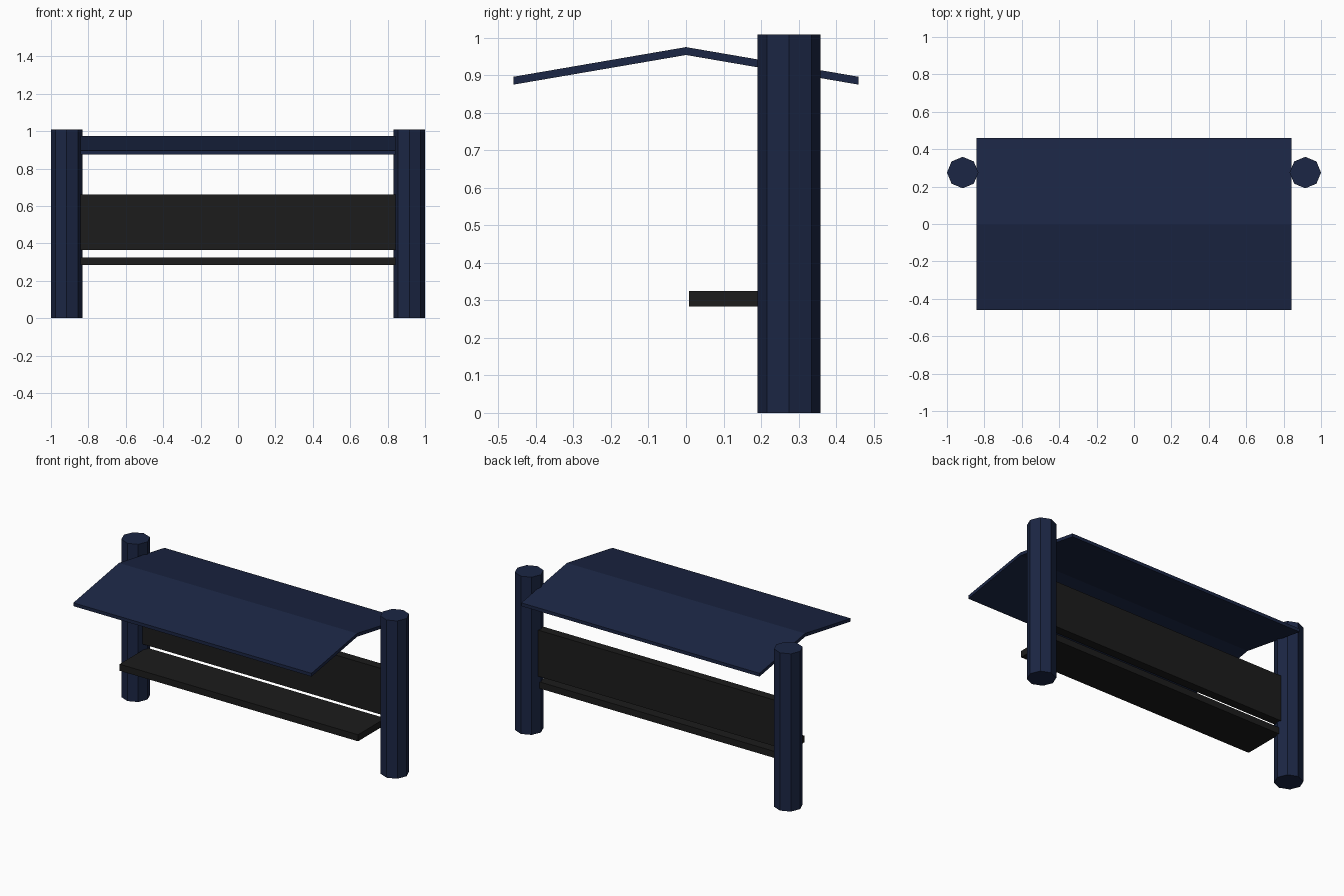
import bpy, bmesh

if "Cube" in bpy.data.objects:
    bpy.data.objects.remove(bpy.data.objects["Cube"])

HALF_LENGTH = 0.843


def material(name, rgb):
    mat = bpy.data.materials.new(name)
    mat.diffuse_color = (*rgb, 1)
    mat.use_nodes = True
    mat.node_tree.nodes["Principled BSDF"].inputs["Base Color"].default_value = mat.diffuse_color
    return mat


navy = material("navy_paint", (0.011, 0.0194, 0.058))
black = material("black_slats", (0.0115, 0.0115, 0.0115))


def extrude_profile(name, profile, half_length, mat):
    """Sweep a (y, z) outline along x, centred on x = 0."""
    bm = bmesh.new()
    face = bm.faces.new([bm.verts.new((-half_length, y, z)) for y, z in profile])
    result = bmesh.ops.extrude_face_region(bm, geom=[face])
    moved = [g for g in result["geom"] if isinstance(g, bmesh.types.BMVert)]
    bmesh.ops.translate(bm, verts=moved, vec=(2 * half_length, 0, 0))
    bmesh.ops.recalc_face_normals(bm, faces=bm.faces)
    mesh = bpy.data.meshes.new(name)
    bm.to_mesh(mesh)
    bm.free()
    mesh.materials.append(mat)
    obj = bpy.data.objects.new(name, mesh)
    bpy.context.collection.objects.link(obj)
    return obj


def board(name, y0, y1, z0, z1, mat):
    return extrude_profile(name, [(y0, z0), (y1, z0), (y1, z1), (y0, z1)], HALF_LENGTH, mat)


# Octagonal side posts
for side, label in ((-1, "left"), (1, "right")):
    bpy.ops.mesh.primitive_cylinder_add(vertices=8, radius=0.084, depth=1.008,
                                        location=(side * 0.916, 0.275, 0.504))
    post = bpy.context.object
    post.name = label + "_post"
    post.data.materials.append(navy)

# Shallow gabled canopy
extrude_profile("canopy", [(-0.46, 0.875), (0, 0.954), (0.46, 0.875),
                           (0.46, 0.896), (0, 0.975), (-0.46, 0.896)], 0.842, navy)

# Seat and backrest boards
board("seat", 0.008, 0.284, 0.283, 0.325, black)
board("backrest", 0.24, 0.296, 0.365, 0.66, black)
